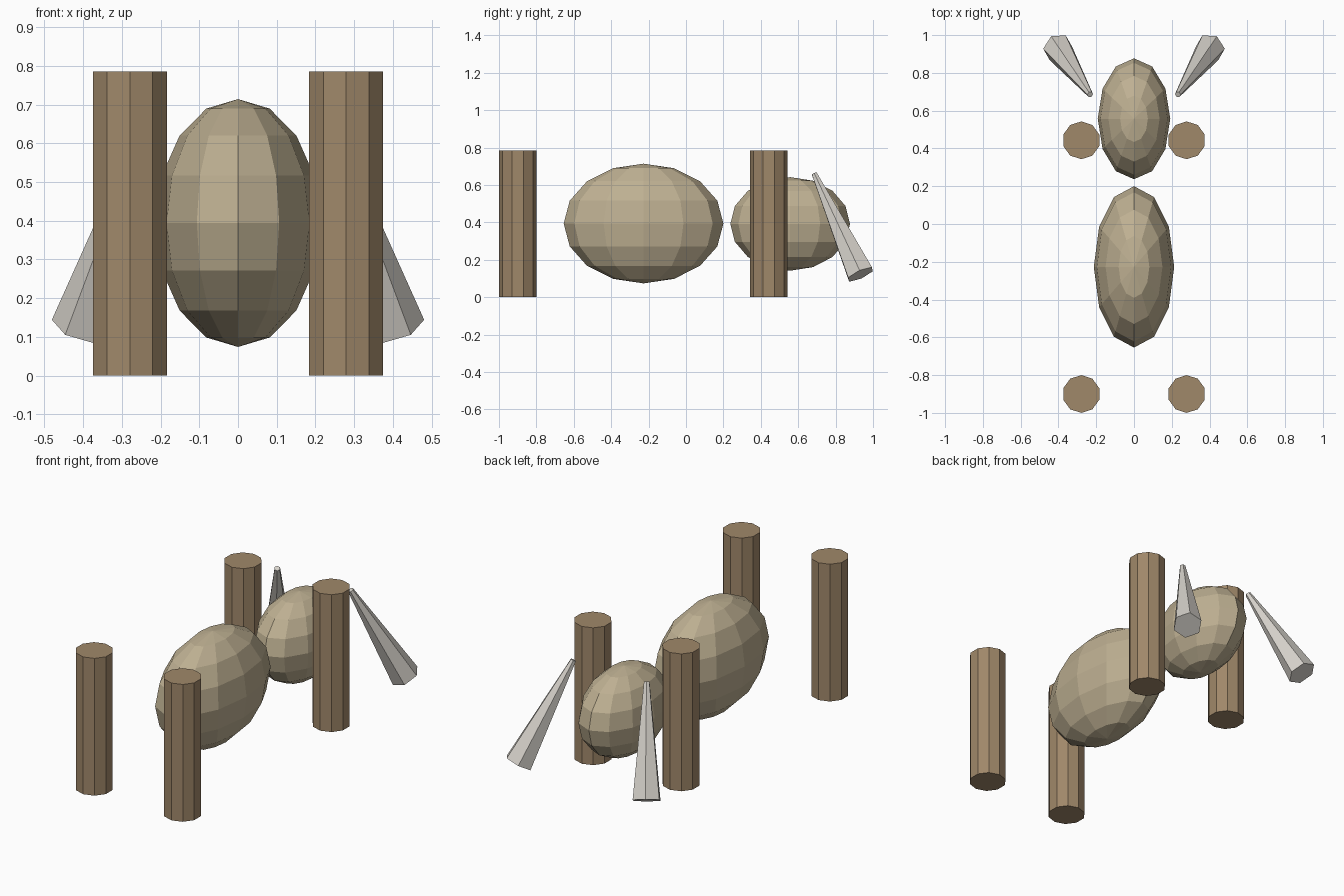
import bpy
from math import radians
from mathutils import Vector, Matrix

default = bpy.data.objects.get("Cube")
if default:
    bpy.data.objects.remove(default, do_unlink=True)


def make_material(name, rgb):
    mat = bpy.data.materials.new(name)
    mat.use_nodes = True
    mat.diffuse_color = (*rgb, 1)
    mat.node_tree.nodes["Principled BSDF"].inputs["Base Color"].default_value = (*rgb, 1)
    return mat


hide = make_material("tan hide", (0.515, 0.434, 0.288))
bark = make_material("leg brown", (0.352, 0.246, 0.144))
ivory = make_material("ivory", (0.68, 0.65, 0.60))


def finish(name, mat):
    obj = bpy.context.object
    obj.name = name
    obj.data.materials.append(mat)
    return obj


def ellipsoid(name, center, radii):
    bpy.ops.mesh.primitive_uv_sphere_add(segments=12, ring_count=8, radius=1, location=center)
    finish(name, hide).scale = radii


def leg(name, x, y):
    height = 0.785
    bpy.ops.mesh.primitive_cylinder_add(vertices=10, radius=0.1, depth=height,
                                        location=(x, y, height / 2))
    finish(name, bark)


def tusk(name, side):
    # Hexagonal cone from the broad low end to the narrow high end,
    # rolled so that one corner points outward
    base = Vector((0.404 * side, 0.933, 0.122))
    tip = Vector((0.232 * side, 0.686, 0.660))
    axis = (tip - base).normalized()
    out = Vector((0.96 * side, -0.06, 0.27))
    out = (out - axis * out.dot(axis)).normalized()
    frame = Matrix((out, axis.cross(out), axis)).transposed()
    bpy.ops.mesh.primitive_cone_add(vertices=6, radius1=0.08, radius2=0.016,
                                    depth=(tip - base).length)
    obj = finish(name, ivory)
    # The primitive's first corner lies on +y, so turn it onto local x
    roll = Matrix.Rotation(radians(-90), 4, "Z")
    obj.matrix_world = Matrix.Translation((base + tip) / 2) @ frame.to_4x4() @ roll


# Body and head
ellipsoid("body", (0, -0.227, 0.394), (0.213, 0.427, 0.32))
ellipsoid("head", (0, 0.557, 0.392), (0.192, 0.32, 0.25))

# Legs and tusks on both sides
for label, side in (("left", 1), ("right", -1)):
    leg(f"front_leg_{label}", 0.279 * side, -0.9)
    leg(f"back_leg_{label}", 0.279 * side, 0.443)
    tusk(f"tusk_{label}", side)
